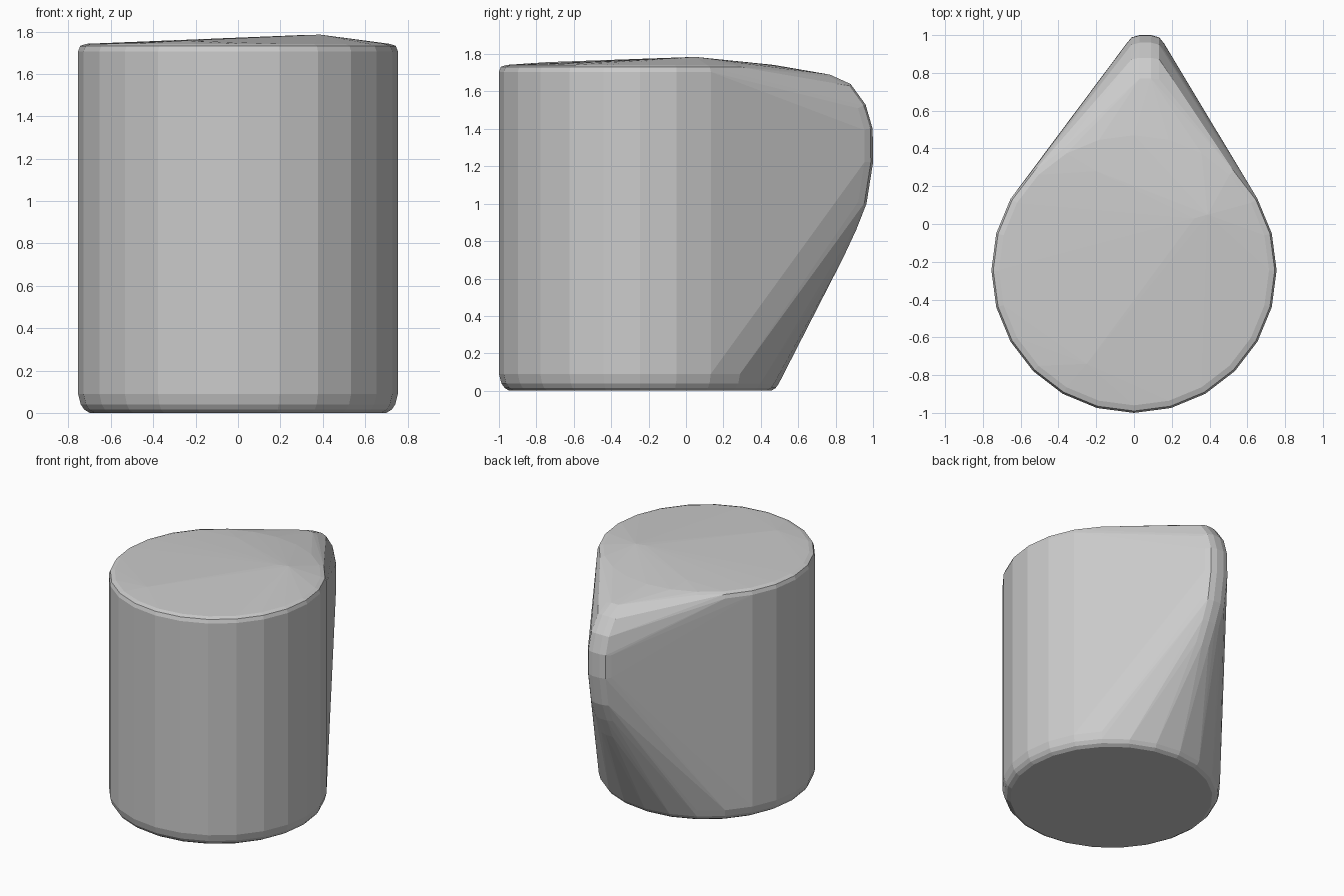
import bpy, bmesh
from math import cos, sin, pi, hypot

if "Cube" in bpy.data.objects:
    bpy.data.objects.remove(bpy.data.objects["Cube"])

bm = bmesh.new()

# Round body: stacked 24-sided rings with softened edges
CY, SIDES = -0.245, 24
for r, z in [(0.70, 0), (0.725, 0.015), (0.742, 0.04), (0.755, 0.09),
             (0.755, 1.705), (0.745, 1.732), (0.715, 1.742)]:
    for i in range(SIDES):
        a = 2 * pi * i / SIDES
        bm.verts.new((r * cos(a), CY + r * sin(a), z))

# Slightly domed top surface
for p in [(0.39, 0.05, 1.785), (0.32, 0.03, 1.784), (-0.25, -0.74, 1.757),
          (-0.2, 0.28, 1.755)]:
    bm.verts.new(p)

# Handle ridge: rounded section swept along its side outline (y, z)
outline = [(0.60, 1.715), (0.77, 1.69), (0.88, 1.64), (0.96, 1.53), (0.998, 1.40),
           (1.0, 1.22), (0.965, 1.0), (0.91, 0.86), (0.84, 0.71)]
section = [(-0.03, 0), (0.03, 0), (-0.073, 0.012), (0.073, 0.012), (-0.1, 0.045), (0.1, 0.045)]
for i, (y, z) in enumerate(outline):
    a, b = outline[max(i - 1, 0)], outline[min(i + 1, len(outline) - 1)]
    ty, tz = b[0] - a[0], b[1] - a[1]
    n = hypot(ty, tz)
    for dx, d in section:
        bm.verts.new((0.06 + dx, y + d * tz / n, z - d * ty / n))

# Wrap body and handle in one faceted convex shell
res = bmesh.ops.convex_hull(bm, input=bm.verts[:])
loose = {g for g in res["geom_interior"] + res["geom_unused"]
         if isinstance(g, bmesh.types.BMVert)}
bmesh.ops.delete(bm, geom=list(loose), context='VERTS')
bmesh.ops.recalc_face_normals(bm, faces=bm.faces[:])

mesh = bpy.data.meshes.new("cup_shell")
bm.to_mesh(mesh)
bm.free()
bpy.context.collection.objects.link(bpy.data.objects.new("cup_shell", mesh))
